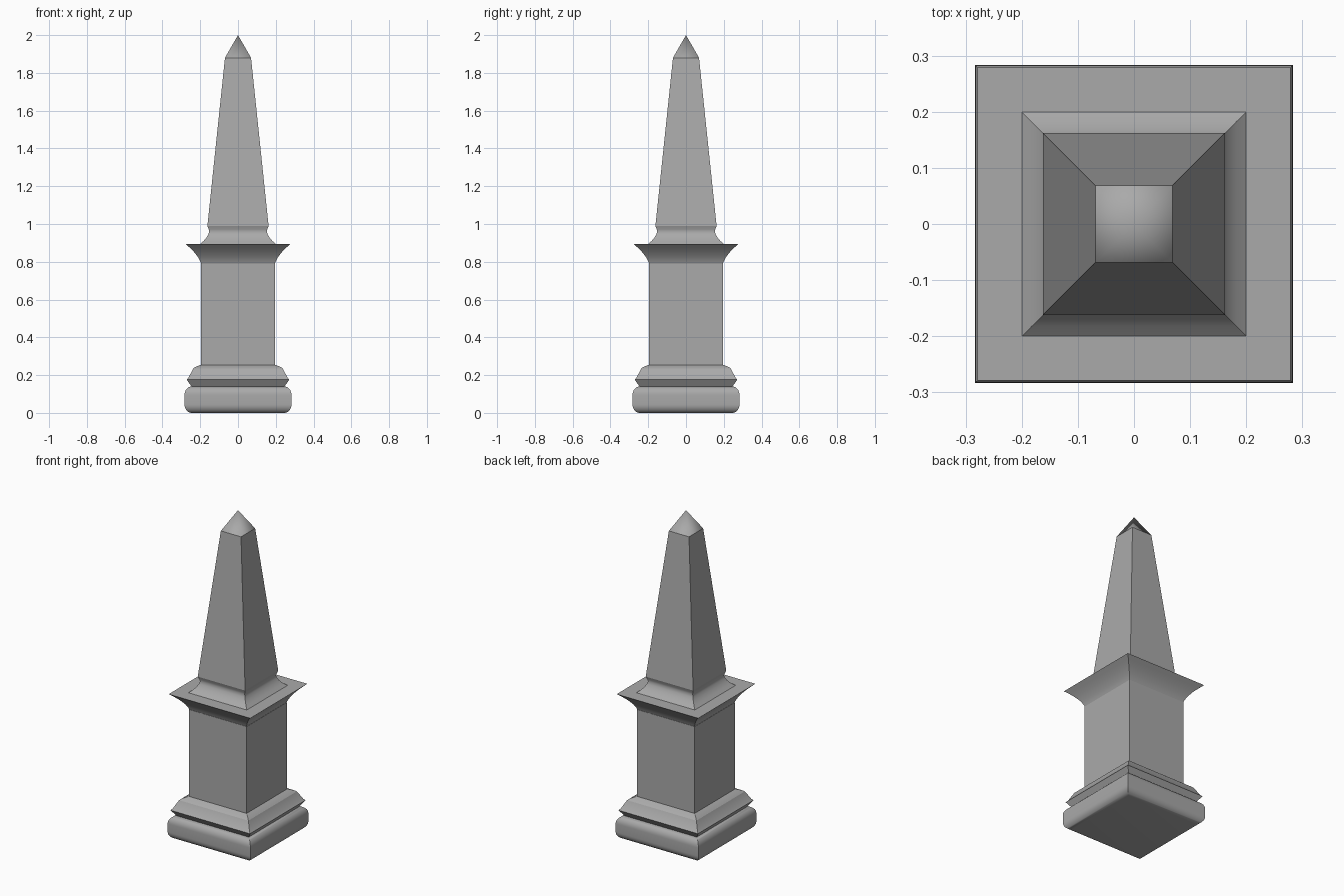
import bpy, bmesh, math

cube = bpy.data.objects.get("Cube")
if cube:
    bpy.data.objects.remove(cube)

stone = bpy.data.materials.new("grey stone")
stone.use_nodes = True
GREY = (0.4, 0.4, 0.4, 1)
stone.diffuse_color = GREY
stone.node_tree.nodes["Principled BSDF"].inputs["Base Color"].default_value = GREY


def square_loft(name, profile, angle=40):
    """Sweep a (half width, height) profile round a square with mitred corners."""
    bm = bmesh.new()
    rings = []
    for w, z in profile:
        if w == 0:
            rings.append([bm.verts.new((0, 0, z))] * 4)
        else:
            rings.append([bm.verts.new((sx * w, sy * w, z))
                          for sx, sy in ((-1, -1), (1, -1), (1, 1), (-1, 1))])
    for low, high in zip(rings, rings[1:]):
        for i in range(4):
            j = (i + 1) % 4
            corners = [low[i], low[j], high[j], high[i]]
            bm.faces.new(list(dict.fromkeys(corners)))
    bm.faces.new(rings[0][::-1])
    if profile[-1][0] > 0:
        bm.faces.new(rings[-1])
    mesh = bpy.data.meshes.new(name)
    bm.to_mesh(mesh)
    bm.free()
    mesh.materials.append(stone)
    obj = bpy.data.objects.new(name, mesh)
    bpy.context.collection.objects.link(obj)
    bpy.ops.object.select_all(action='DESELECT')
    obj.select_set(True)
    bpy.context.view_layer.objects.active = obj
    bpy.ops.object.shade_smooth_by_angle(angle=math.radians(angle))
    return obj


def arc(cw, cz, rw, rz, start, end, steps=8):
    """Elliptical run of profile points, angles in degrees."""
    angles = [math.radians(start + (end - start) * i / steps) for i in range(steps + 1)]
    return [(cw + rw * math.cos(a), cz + rz * math.sin(a)) for a in angles]


# Rounded cushion at the foot
square_loft("base_cushion",
            arc(0.245, 0.045, 0.038, 0.045, -90, 0) + arc(0.245, 0.095, 0.038, 0.045, 0, 90))

# Stepped moulding above the cushion
square_loft("base_moulding", [(0.245, 0.138), (0.25, 0.145), (0.272, 0.177),
                              (0.262, 0.187), (0.237, 0.235), (0.228, 0.242), (0.2, 0.254)], 20)

# Pedestal block
square_loft("pedestal", [(0.197, 0.25), (0.197, 0.79)])

# Cornice with a hollow underside
square_loft("cornice", [(0.19, 0.775), (0.199, 0.8), (0.212, 0.825), (0.234, 0.853),
                        (0.257, 0.876), (0.279, 0.895)])

# Hollow foot of the obelisk, curving in from the cornice
square_loft("obelisk_foot", [(0.2, 0.895), (0.182, 0.91), (0.167, 0.928), (0.157, 0.945),
                             (0.153, 0.96), (0.155, 0.972), (0.162, 0.99)])

# Tapered obelisk and its pointed cap
square_loft("obelisk_shaft", [(0.162, 0.99), (0.069, 1.88)])
square_loft("obelisk_cap", [(0.069, 1.88), (0, 2.0)], 80)
